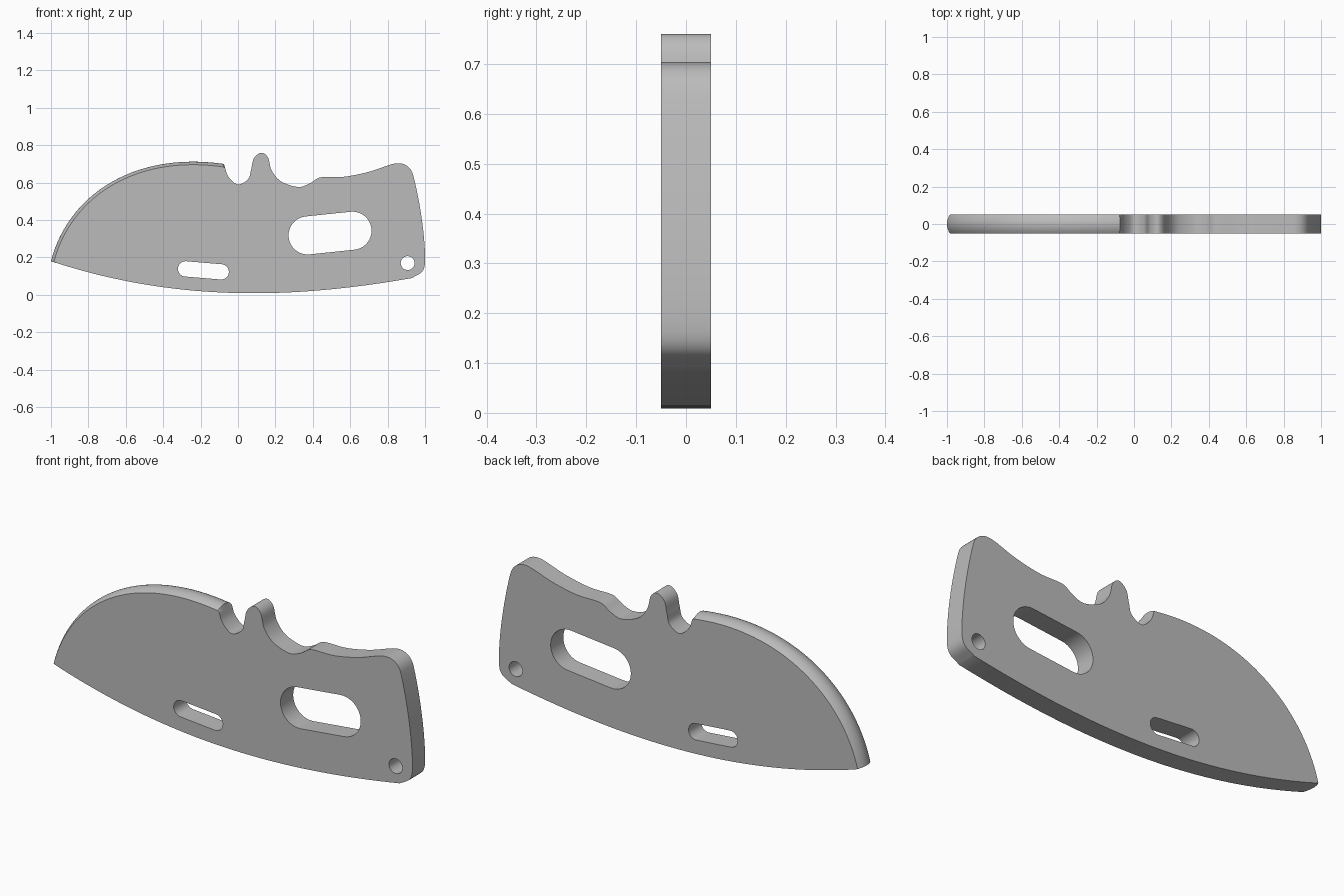
import bpy, bmesh, math
from mathutils import Vector

if "Cube" in bpy.data.objects:
    bpy.data.objects.remove(bpy.data.objects["Cube"])

HALF = 0.05      # half thickness of the plate
CROWN = 0.016    # how far the rounded spine drops at the faces

steel = bpy.data.materials.new("steel grey")
steel.use_nodes = True
GREY = (0.5, 0.5, 0.5, 1)
steel.diffuse_color = GREY
steel.node_tree.nodes["Principled BSDF"].inputs["Base Color"].default_value = GREY


def bezier(a, b, c, d, n):
    a, b, c, d = map(Vector, (a, b, c, d))
    return [a * (1 - t) ** 3 + b * 3 * t * (1 - t) ** 2 + c * 3 * t * t * (1 - t) + d * t ** 3
            for t in (i / n for i in range(n + 1))]


def spline(points, n=6):
    """Smooth curve through the points, with free ends."""
    p = [Vector(q) for q in points]
    p = [p[0] * 2 - p[1]] + p + [p[-1] * 2 - p[-2]]
    out = []
    for i in range(1, len(p) - 2):
        t0, t1 = (p[i + 1] - p[i - 1]) / 6, (p[i + 2] - p[i]) / 6
        # limit handles so that short spans do not overshoot
        lim = (p[i + 1] - p[i]).length * 0.4
        t0, t1 = (t * min(1, lim / t.length) for t in (t0, t1))
        out += bezier(p[i], p[i] + t0, p[i + 1] - t1, p[i + 1], n)[:-1]
    return out + [p[-2]]


def loft(name, rings):
    """Solid from a stack of equal-length closed rings."""
    bm = bmesh.new()
    rows = [[bm.verts.new(v) for v in ring] for ring in rings]
    for r0, r1 in zip(rows, rows[1:]):
        for i in range(len(r0)):
            j = (i + 1) % len(r0)
            bm.faces.new((r0[i], r0[j], r1[j], r1[i]))
    bm.faces.new(rows[0])
    bm.faces.new(rows[-1])
    bmesh.ops.recalc_face_normals(bm, faces=bm.faces)
    mesh = bpy.data.meshes.new(name)
    bm.to_mesh(mesh)
    bm.free()
    mesh.materials.append(steel)
    ob = bpy.data.objects.new(name, mesh)
    bpy.context.collection.objects.link(ob)
    return ob


# Outline: curved spine, thumb notch and post, finger grip, butt, belly
spine = bezier((-1, .18), (-.91, .53), (-.56, .77), (-.075, .7), 40)
grip = spline([(-.07, .68), (-.05, .63), (0, .59), (.055, .62), (.07, .67), (.085, .73),
               (.125, .76), (.16, .735), (.18, .665), (.23, .607), (.32, .577), (.38, .594),
               (.425, .623), (.46, .63), (.57, .632), (.7, .658), (.82, .698), (.87, .703),
               (.91, .685), (.935, .645), (.97, .485), (.993, .32), (1, .18), (.985, .125),
               (.93, .09)])
belly = bezier((.93, .09), (.25, -.03), (-.36, -.03), (-1, .18), 40)[1:-1]

# Inward direction along the spine
inward = []
for i in range(len(spine)):
    d = (spine[min(i + 1, len(spine) - 1)] - spine[max(i - 1, 0)]).normalized()
    inward.append(Vector((d.y, -d.x)))

LAYERS = 12
rings = []
for k in range(LAYERS + 1):
    s = 2 * k / LAYERS - 1
    edge = [p + n * CROWN * s * s for p, n in zip(spine, inward)]
    rings.append([(p.x, s * HALF, p.y) for p in edge + grip + belly])
body = loft("knife_body", rings)


def cut_slot(name, a, b, r, n=20):
    """Round-ended hole between two centres, through the plate."""
    a, b = Vector(a), Vector(b)
    ang = math.atan2(b.y - a.y, b.x - a.x)
    pts = []
    for c, start in ((b, ang - math.pi / 2), (a, ang + math.pi / 2)):
        for i in range(n):
            t = start + math.pi * (i + (0.5 if a == b else 0)) / (n if a == b else n - 1)
            pts.append(c + Vector((math.cos(t), math.sin(t))) * r)
    cutter = loft(name, [[(p.x, y, p.y) for p in pts] for y in (-2 * HALF, 2 * HALF)])
    mod = body.modifiers.new(name, 'BOOLEAN')
    mod.operation, mod.solver, mod.object = 'DIFFERENCE', 'EXACT', cutter
    bpy.ops.object.modifier_apply(modifier=name)
    bpy.data.objects.remove(cutter)


bpy.ops.object.select_all(action='DESELECT')
bpy.context.view_layer.objects.active = body
body.select_set(True)
cut_slot("finger_slot", (.372, .318), (.612, .343), .102)
cut_slot("small_slot", (-.28, .139), (-.09, .123), .041)
cut_slot("lanyard_hole", (.907, .17), (.907, .17), .037)
bpy.ops.object.shade_smooth_by_angle(angle=math.radians(30))
